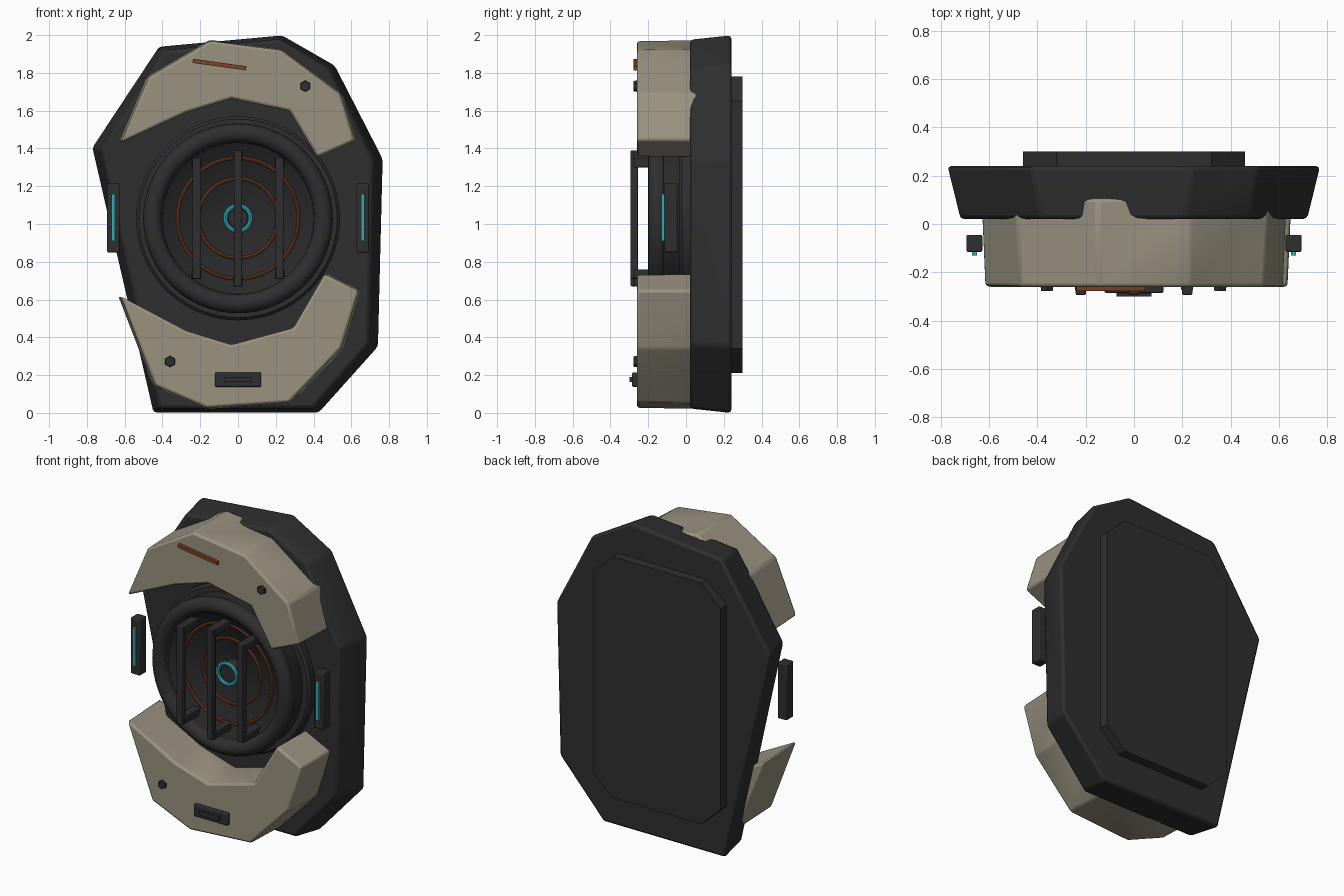
import bpy, bmesh, math
from mathutils import Matrix, Vector

if "Cube" in bpy.data.objects:
    bpy.data.objects.remove(bpy.data.objects["Cube"])

CZ = 1.03  # height of the speaker axis


def material(name, rgb):
    m = bpy.data.materials.new(name)
    m.diffuse_color = (*rgb, 1)
    m.use_nodes = True
    m.node_tree.nodes["Principled BSDF"].inputs["Base Color"].default_value = m.diffuse_color
    return m


TAN = material("khaki_armor", (0.32, 0.29, 0.215))
DARK = material("charcoal", (0.028, 0.028, 0.029))
BLACK = material("soft_black", (0.022, 0.022, 0.023))
COPPER = material("copper", (0.20, 0.055, 0.02))
CYAN = material("cyan_glow", (0.035, 0.40, 0.47))


def finish(name, bm, mat, bevel=0.0, segs=2, angle=35):
    bmesh.ops.recalc_face_normals(bm, faces=bm.faces)
    me = bpy.data.meshes.new(name)
    bm.to_mesh(me)
    bm.free()
    ob = bpy.data.objects.new(name, me)
    bpy.context.collection.objects.link(ob)
    me.materials.append(mat)
    if bevel:
        b = ob.modifiers.new("bevel", 'BEVEL')
        b.width, b.segments, b.limit_method = bevel, segs, 'ANGLE'
        b.angle_limit = math.radians(25)
    bpy.ops.object.select_all(action='DESELECT')
    ob.select_set(True)
    bpy.context.view_layer.objects.active = ob
    bpy.ops.object.shade_smooth_by_angle(angle=math.radians(angle))
    return ob


def prism(name, pts, y0, y1, mat, front=(1, 1), pivot=(0, 1), bevel=0.0):
    """Extrude an x/z outline from y0 (front, scaled about pivot) to y1."""
    bm = bmesh.new()
    px, pz = pivot
    f = [bm.verts.new((px + (x - px) * front[0], y0, pz + (z - pz) * front[1])) for x, z in pts]
    b = [bm.verts.new((x, y1, z)) for x, z in pts]
    bm.faces.new(f)
    bm.faces.new(b[::-1])
    n = len(pts)
    for i in range(n):
        j = (i + 1) % n
        bm.faces.new((f[i], b[i], b[j], f[j]))
    return finish(name, bm, mat, bevel)


def box(name, x, y, z, mat, tilt=0.0, bevel=0.0):
    """Box from (min, max) ranges, tilted about the y axis."""
    size = [r[1] - r[0] for r in (x, y, z)]
    mid = Vector([(r[0] + r[1]) / 2 for r in (x, y, z)])
    bm = bmesh.new()
    bmesh.ops.create_cube(bm, size=1, matrix=Matrix.Translation(mid) @ Matrix.Rotation(tilt, 4, 'Y')
                          @ Matrix.Diagonal((*size, 1)))
    return finish(name, bm, mat, bevel)


def lathe(name, profile, mat, steps=64, closed=False):
    """Spin an (r, y) profile around the speaker axis."""
    bm = bmesh.new()
    vs = [bm.verts.new((r, y, CZ)) for r, y in profile]
    es = [bm.edges.new(p) for p in zip(vs, vs[1:])]
    if closed:
        es.append(bm.edges.new((vs[-1], vs[0])))
    bmesh.ops.spin(bm, geom=vs + es, cent=(0, 0, CZ), axis=(0, 1, 0),
                   angle=math.tau, steps=steps, use_merge=False)
    bmesh.ops.remove_doubles(bm, verts=bm.verts, dist=1e-4)
    return finish(name, bm, mat)


def ring(name, R, r, y, mat, steps=64, sides=8):
    lathe(name, [(R + r * math.cos(a), y + r * math.sin(a))
                 for a in (math.tau * i / sides for i in range(sides))], mat, steps, True)


# Back plate and rear panel
prism("back_plate", [(-.42, 1.94), (.235, 2.0), (.515, 1.84), (.77, 1.345),
                     (.745, .35), (.43, 0), (-.45, 0), (-.775, 1.405)],
      .02, .24, DARK, front=(.93, .977), bevel=.018)
prism("rear_panel", [(-.46, 1.65), (-.32, 1.78), (.32, 1.78), (.46, 1.65),
                     (.46, .34), (.32, .21), (-.32, .21), (-.46, .34)], .2, .3, DARK)

# Upper and lower armour crescents
prism("upper_armor", [(-.635, 1.43), (-.485, 1.78), (-.15, 1.975), (.235, 1.925), (.555, 1.69),
                      (.635, 1.44), (.43, 1.35), (.28, 1.60), (-.035, 1.665), (-.28, 1.59)],
      -.26, .105, TAN, front=(.975, .985), pivot=(0, 1.6), bevel=.014)
prism("lower_armor", [(-.635, .62), (-.45, .14), (-.17, .02), (.28, .05), (.56, .34),
                      (.655, .65), (.47, .74), (.30, .45), (-.035, .36), (-.28, .435)],
      -.26, .105, TAN, front=(.975, .985), pivot=(0, .42), bevel=.014)

# Speaker housing, rim, cone and hub
lathe("speaker_flange", [(.40, .05), (.54, .05), (.54, -.02), (.525, -.035), (.47, -.035)], DARK)
lathe("speaker_body", [(.49, .03), (.49, -.15)], BLACK)
ring("speaker_rim", .452, .05, -.15, DARK, sides=20)
lathe("speaker_cone", [(.43, -.16), (.41, -.145), (.32, -.10), (.21, -.06), (.10, -.035), (0, -.03)], BLACK)
lathe("speaker_hub", [(.07, 0), (.06, -.10), (.05, -.108), (0, -.108)], DARK, 32)
for i, (R, y) in enumerate([(.41, -.148), (.32, -.104), (.21, -.064)]):
    ring(f"copper_ring_{i + 1}", R, .009, y, COPPER)
ring("hub_light", .067, .013, -.11, CYAN, 24)

# Guard bars with legs returning into the speaker
for i, (x, h) in enumerate([(-.22, .32), (0, .36), (.22, .32)]):
    box(f"guard_bar_{i + 1}", (x - .021, x + .021), (-.293, -.255), (CZ - h, CZ + h), DARK, bevel=.005)
    for s in (-1, 1):
        z = CZ + s * (h - .025)
        box(f"guard_leg_{i + 1}", (x - .025, x + .025), (-.275, -.09), (z - .025, z + .025), DARK, bevel=.005)

# Side lamps
for s, side in ((-1, "left"), (1, "right")):
    x = s * .66
    box(f"{side}_lamp_case", (x - .033, x + .033), (-.115, -.045), (.85, 1.215), DARK, bevel=.006)
    box(f"{side}_lamp_strip", (x - .01, x + .01), (-.13, -.10), (.91, 1.16), CYAN)

# Armour details: copper slash, vent, hexagonal bolts
box("copper_slash", (-.241, .045), (-.278, -.25), (1.833, 1.855), COPPER, tilt=math.radians(8))
box("vent_plate", (-.122, .122), (-.285, -.25), (.138, .214), DARK, bevel=.006)
box("vent_slot", (-.073, .073), (-.3, -.27), (.164, .19), DARK)
for i, (x, z) in enumerate([(.356, 1.73), (-.36, .272)]):
    prism(f"bolt_{i + 1}", [(x + .032 * math.sin(k * math.pi / 3), z + .032 * math.cos(k * math.pi / 3))
                            for k in range(6)], -.277, -.25, DARK, front=(.85, .85), pivot=(x, z))
